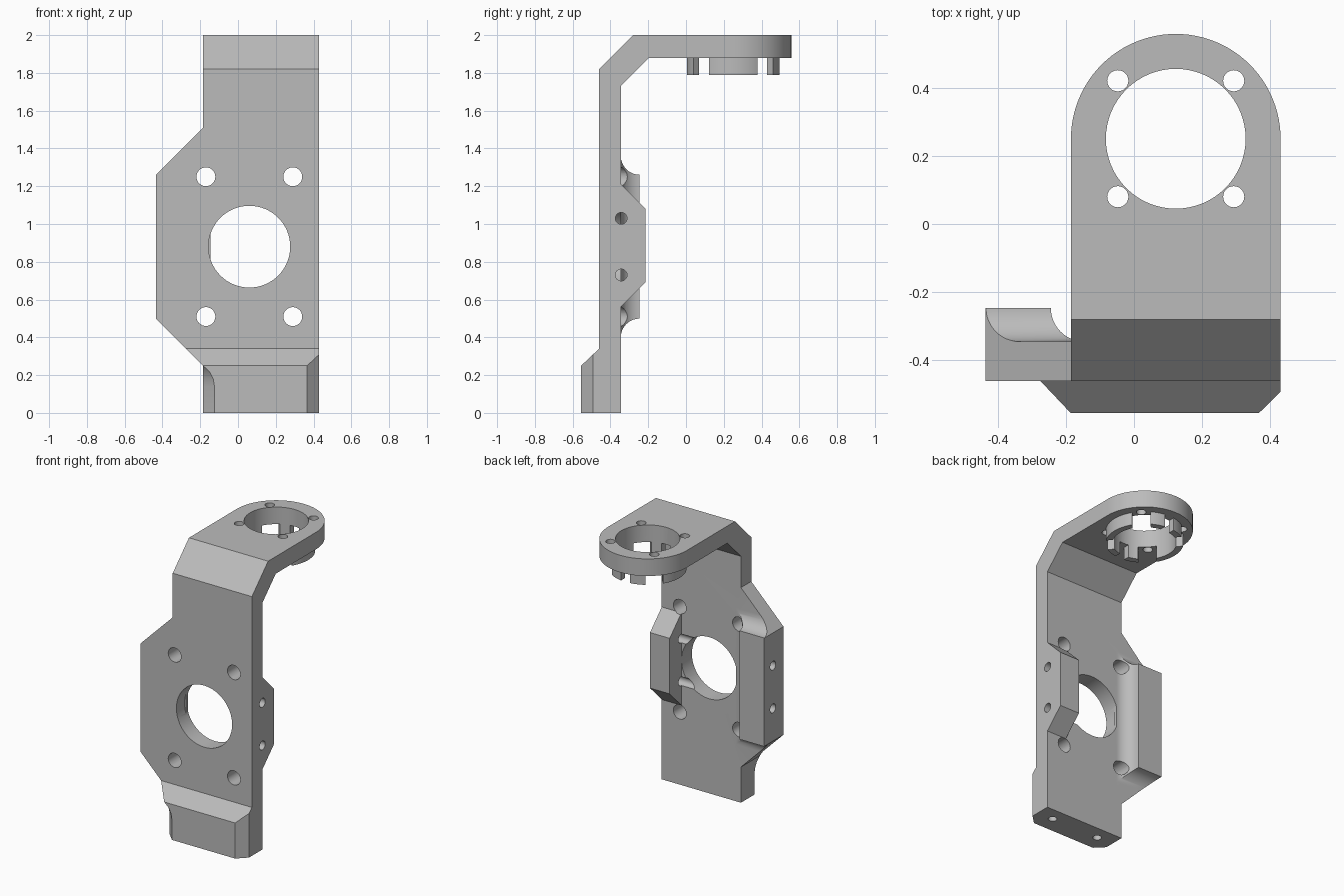
import bpy, bmesh, math
from mathutils import Vector

cube = bpy.data.objects.get("Cube")
if cube:
    bpy.data.objects.remove(cube, do_unlink=True)

X, Y, Z = Vector((1, 0, 0)), Vector((0, 1, 0)), Vector((0, 0, 1))

grey = bpy.data.materials.new("plain_grey")
grey.use_nodes = True
grey.diffuse_color = (0.5, 0.5, 0.5, 1)
grey.node_tree.nodes["Principled BSDF"].inputs["Base Color"].default_value = (0.5, 0.5, 0.5, 1)


def prism(name, pts, u, v, w, lo, hi):
    """Extrude a 2D outline in the (u, v) plane along w from lo to hi."""
    bm = bmesh.new()
    low = [bm.verts.new(u * a + v * b + w * lo) for a, b in pts]
    top = [bm.verts.new(u * a + v * b + w * hi) for a, b in pts]
    bm.faces.new(low)
    bm.faces.new(top)
    n = len(pts)
    for i in range(n):
        j = (i + 1) % n
        bm.faces.new((low[i], low[j], top[j], top[i]))
    bmesh.ops.recalc_face_normals(bm, faces=bm.faces)
    mesh = bpy.data.meshes.new(name)
    bm.to_mesh(mesh)
    bm.free()
    mesh.materials.append(grey)
    ob = bpy.data.objects.new(name, mesh)
    bpy.context.collection.objects.link(ob)
    return ob


def arc(cx, cy, r, start, end, n):
    steps = [math.radians(start + (end - start) * i / n) for i in range(n + 1)]
    return [(cx + r * math.cos(t), cy + r * math.sin(t)) for t in steps]


def rod(name, c, r, u, v, w, lo, hi, n=32):
    return prism(name, arc(*c, r, 0, 360, n)[:-1], u, v, w, lo, hi)


def rect(a0, a1, b0, b1):
    return [(a0, b0), (a1, b0), (a1, b1), (a0, b1)]


def combine(ob, operation, *others):
    """Apply booleans and discard the helper solids."""
    for other in others:
        other.hide_render = True
        mod = ob.modifiers.new("cut", "BOOLEAN")
        mod.operation, mod.solver, mod.object = operation, "EXACT", other
        bpy.context.view_layer.update()
        deps = bpy.context.evaluated_depsgraph_get()
        mesh = bpy.data.meshes.new_from_object(ob.evaluated_get(deps))
        ob.modifiers.clear()
        ob.data = mesh
        bpy.data.objects.remove(other, do_unlink=True)


# Main body: side profile trimmed by the front outline and the plan outline
side = [(-.555, 0), (-.555, .25), (-.46, .34), (-.46, 1.82), (-.28, 2), (.6, 2),
        (.6, 1.88), (-.195, 1.88), (-.345, 1.73), (-.345, 0)]
front = [(-.185, -.1), (.43, -.1), (.43, 2.1), (-.185, 2.1), (-.185, 1.51),
         (-.435, 1.26), (-.435, .5), (-.185, .25)]
cx, cy = .1225, .25
plan = [(-.5, -.6), (.32, -.6), (.43, -.492)] + arc(cx, cy, .3075, 0, 180, 48) + [(-.185, -.2), (-.5, -.2)]
body = prism("bracket_body", side, Y, Z, X, -.5, .5)
combine(body, "INTERSECT",
        prism("front_outline", front, X, Z, Y, -1, 1),
        prism("plan_outline", plan, X, Y, Z, -.2, 2.2))

# Large window in the upright plate
combine(body, "DIFFERENCE", rod("window", (.06, .88), .2165, X, Z, Y, -1, -.2, 64))

# Left rib with sloped ends
rib = prism("left_rib", [(-.4, .505), (-.345, .56), (-.215, .69), (-.215, 1.08), (-.345, 1.21), (-.4, 1.265)],
            Y, Z, X, .277, .43)

# Right side block with hollow fillets on three sides
block = prism("right_block", [(-.145, .4), (-.335, .4), (-.435, .5), (-.435, 1.26), (-.335, 1.36), (-.145, 1.36)],
              X, Z, Y, -.37, -.246)
combine(block, "DIFFERENCE",
        rod("inner_fillet", (-.145, -.246), .099, X, Y, Z, 0, 2, 64),
        rod("upper_fillet", (-.246, 1.36), .099, Y, Z, X, -1, 1, 64),
        rod("lower_fillet", (-.246, .4), .099, Y, Z, X, -1, 1, 64))

# Slotted collar under the arm
collar = rod("collar", (cx, cy), .248, X, Y, Z, 1.79, 1.91, 64)
combine(collar, "DIFFERENCE", rod("collar_bore", (cx, cy), .205, X, Y, Z, 1, 2.2, 64))
for angle, half in ((45, .058), (135, .058), (90, .035)):
    t = math.radians(angle)
    u, v = Vector((math.cos(t), math.sin(t), 0)), Vector((-math.sin(t), math.cos(t), 0))
    a, b = Vector((cx, cy, 0)).dot(u), Vector((cx, cy, 0)).dot(v)
    combine(collar, "DIFFERENCE",
            prism("slot", rect(a - .4, a + .4, b - half, b + half), u, v, Z, 1.7, 1.89))

combine(body, "DIFFERENCE", rod("arm_bore", (cx, cy), .205, X, Y, Z, 1.8, 2.2, 64))
combine(body, "UNION", rib, block, collar)

# Screw holes through the plate and the arm
for sx in (-1, 1):
    for sy in (-1, 1):
        combine(body, "DIFFERENCE",
                rod("plate_hole", (.06 + sx * .23, .88 + sy * .37), .05, X, Z, Y, -1, 0),
                rod("arm_hole", (cx + sx * .17, cy + sy * .17), .031, X, Y, Z, 1.7, 2.2))

# Side holes, foot holes
for z in (.73, 1.03):
    combine(body, "DIFFERENCE",
            rod("left_side_hole", (-.343, z), .031, Y, Z, X, .15, .6),
            rod("right_side_hole", (-.343, z), .031, Y, Z, X, -.6, -.25))
for sx in (-1, 1):
    combine(body, "DIFFERENCE", rod("foot_hole", (cx + sx * .185, -.44), .028, X, Y, Z, -.1, .2))

# Chamfer on the right front foot edge, fading out in a curve
u, w = Vector((1, 1, 0)).normalized(), Vector((1, -1, 0)).normalized()
corner = Vector((-.185, -.555, 0))
d = corner.dot(u)
fade = [(d - .1, -.1), (d + .043, -.1), (d + .043, .14), (d + .038, .18), (d + .025, .217), (d, .25), (d - .1, .25)]
combine(body, "DIFFERENCE", prism("foot_chamfer", fade, u, Z, w, corner.dot(w) - .3, corner.dot(w) + .3))

# Smooth the round walls, keep hard edges
for ob in bpy.context.selected_objects:
    ob.select_set(False)
body.select_set(True)
bpy.context.view_layer.objects.active = body
bpy.ops.object.shade_smooth_by_angle(angle=math.radians(25))
